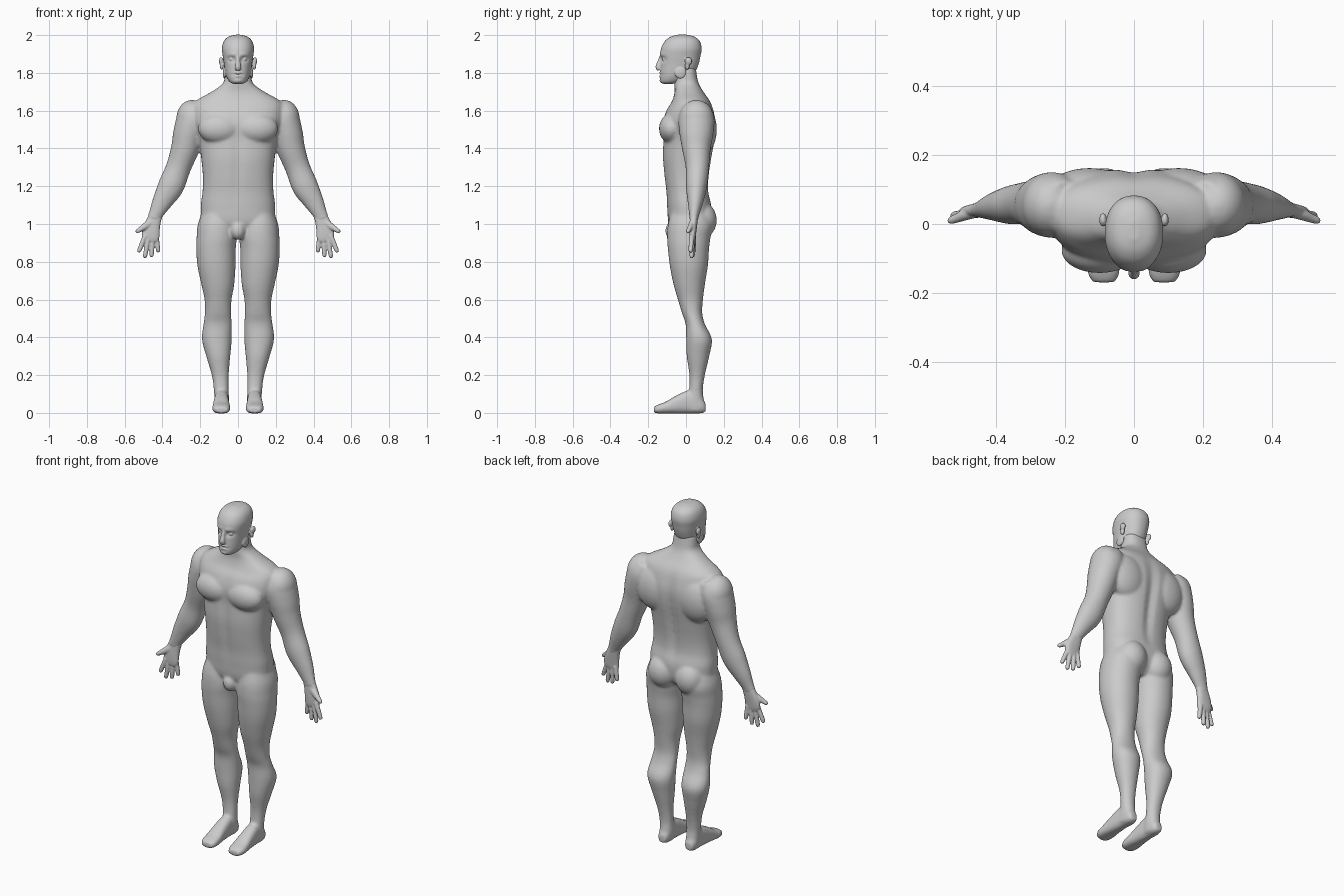
import bpy, bmesh, math
from mathutils import Vector, Matrix

skin = bpy.data.materials.new("light_grey")
skin.diffuse_color = (0.6, 0.6, 0.6, 1)
SEG = 40


def spline(rows, k=6):
    """Catmull-Rom interpolation of number rows."""
    out = []
    for i in range(len(rows) - 1):
        a, b = rows[max(i - 1, 0)], rows[i]
        c, d = rows[i + 1], rows[min(i + 2, len(rows) - 1)]
        for j in range(k):
            t = j / k
            out.append([0.5 * (2 * q + (r - p) * t + (2 * p - 5 * q + 4 * r - s) * t * t
                               + (3 * q - p - 3 * r + s) * t ** 3)
                        for p, q, r, s in zip(a, b, c, d)])
    return out + [list(rows[-1])]


def skin_rings(bm, rings, n, side, deform):
    """Bridge rings given as (centre, u, v) into a capped tube."""
    loops = []
    for c, u, v in rings:
        loop = []
        for i in range(SEG):
            a = 2 * math.pi * i / SEG
            ca, sa = math.cos(a), math.sin(a)
            p = c + u * math.copysign(abs(ca) ** (2 / n), ca) + v * math.copysign(abs(sa) ** (2 / n), sa)
            if deform:
                p = deform(p)
            loop.append(bm.verts.new((p.x * side, p.y, p.z)))
        loops.append(loop)
    for a, b in zip(loops, loops[1:]):
        for i in range(SEG):
            j = (i + 1) % SEG
            bm.faces.new((a[i], a[j], b[j], b[i]))
    bm.faces.new(loops[0])
    bm.faces.new(loops[-1])


def stack(bm, rows, n=2.2, sides=(1,), deform=None):
    """Horizontal sections: x0, x1, y0, y1, z."""
    rings = [(Vector(((a + b) / 2, (c + d) / 2, z)), Vector(((b - a) / 2, 0, 0)), Vector((0, (d - c) / 2, 0)))
             for a, b, c, d, z in spline(rows)]
    for s in sides:
        skin_rings(bm, rings, n, s, deform)


def foot(bm, rows, n=2.6):
    """Upright sections along y: x0, x1, z0, z1, y."""
    rings = [(Vector(((a + b) / 2, y, (c + d) / 2)), Vector(((b - a) / 2, 0, 0)), Vector((0, 0, (d - c) / 2)))
             for a, b, c, d, y in spline(rows)]
    for s in (1, -1):
        skin_rings(bm, rings, n, s, None)


def limb(bm, rows, sides=(1, -1), n=2.0):
    """Sections across a path: x, y, z, half width, half depth."""
    pts = spline(rows)
    rings = []
    for i, (x, y, z, w, d) in enumerate(pts):
        t = Vector(pts[min(i + 1, len(pts) - 1)][:3]) - Vector(pts[max(i - 1, 0)][:3])
        t.normalize()
        u = t.cross(Vector((0, 1, 0))).normalized()
        rings.append((Vector((x, y, z)), u * w, u.cross(t).normalized() * d))
    for s in sides:
        skin_rings(bm, rings, n, s, None)


def blob(bm, c, r, sides=(1, -1)):
    for s in sides:
        m = Matrix.Translation((c[0] * s, c[1], c[2])) @ Matrix.Diagonal((*r, 1))
        bmesh.ops.create_uvsphere(bm, u_segments=32, v_segments=20, radius=1, matrix=m)


def finish(bm, name, voxel, smooth):
    """Fuse the overlapping pieces into one smooth surface."""
    bmesh.ops.recalc_face_normals(bm, faces=bm.faces)
    me = bpy.data.meshes.new(name + "_raw")
    bm.to_mesh(me)
    bm.free()
    ob = bpy.data.objects.new(name, me)
    bpy.context.collection.objects.link(ob)
    r = ob.modifiers.new("fuse", 'REMESH')
    r.mode = 'VOXEL'
    r.voxel_size = voxel
    r.use_smooth_shade = True
    sm = ob.modifiers.new("soften", 'SMOOTH')
    sm.factor = 0.5
    sm.iterations = smooth
    dg = bpy.context.evaluated_depsgraph_get()
    new = bpy.data.meshes.new_from_object(ob.evaluated_get(dg))
    ob.modifiers.clear()
    ob.data = new
    new.materials.clear()
    new.materials.append(skin)
    new.shade_smooth()
    return ob


# ---- body: torso, arms, legs and feet ----
def spine(p):
    if 1.08 < p.z < 1.68:
        g = math.exp(-(p.x / 0.025) ** 2) * math.sin(math.pi * (p.z - 1.08) / 0.6)
        p.y += -0.016 * g if p.y > 0 else 0.008 * g
    return p


bm = bmesh.new()
torso = [(.10, -.05, .08, .95), (.185, -.09, .125, 1.0), (.197, -.10, .135, 1.09), (.188, -.105, .12, 1.17),
         (.186, -.115, .122, 1.25), (.195, -.124, .137, 1.35), (.21, -.122, .155, 1.45), (.235, -.125, .16, 1.53),
         (.24, -.105, .147, 1.60), (.225, -.075, .128, 1.65), (.14, -.06, .092, 1.70), (.08, -.062, .067, 1.745),
         (.07, -.06, .057, 1.79), (.064, -.055, .052, 1.83)]
stack(bm, [(-w, w, a, b, z) for w, a, b, z in torso], 2.4, deform=spine)
blob(bm, (.1, -.077, 1.505), (.112, .066, .08))       # chest muscles
blob(bm, (.13, .09, 1.50), (.125, .073, .13))         # shoulder blades
blob(bm, (.245, .055, 1.555), (.082, .092, .102))     # shoulder caps
blob(bm, (.088, .085, 1.02), (.085, .078, .095))      # buttocks
blob(bm, (0, -.068, .965), (.04, .042, .05), (1,))    # groin
limb(bm, [(.20, .05, 1.62, .06, .075), (.232, .055, 1.56, .088, .095), (.26, .055, 1.48, .083, .09),
          (.28, .055, 1.40, .075, .076), (.315, .06, 1.30, .066, .062), (.355, .055, 1.20, .069, .056),
          (.40, .05, 1.12, .054, .042), (.436, .043, 1.05, .038, .027), (.45, .04, 1.015, .036, .022)])
stack(bm, [(.03, .18, -.07, .11, 1.09), (.01, .212, -.095, .14, 1.0), (.006, .219, -.10, .13, .93),
           (.012, .221, -.096, .122, .87), (.013, .215, -.086, .116, .78), (.02, .194, -.066, .10, .68),
           (.034, .177, -.043, .09, .60), (.036, .175, -.022, .086, .53), (.033, .183, -.002, .10, .47),
           (.033, .191, .001, .137, .39), (.041, .168, .004, .123, .30), (.049, .139, .018, .10, .20),
           (.049, .128, .016, .089, .12), (.047, .125, .0, .096, .06), (.05, .122, .005, .092, .01)],
      2.1, (1, -1))
foot(bm, [(.065, .11, .005, .05, .104), (.052, .122, -.003, .09, .075), (.05, .125, -.003, .12, .02),
          (.046, .131, -.003, .09, -.055), (.041, .136, -.003, .06, -.105), (.042, .135, -.003, .045, -.145),
          (.055, .12, .0, .032, -.17)])
finish(bm, "body", 0.008, 8)

# ---- hands: palm, four fingers and thumb ----
bm = bmesh.new()
limb(bm, [(.43, .044, 1.06, .034, .022), (.445, .041, 1.02, .038, .021), (.46, .037, .97, .046, .019),
          (.463, .035, .93, .046, .016), (.466, .034, .91, .036, .012)], n=2.4)
fingers = [((.49, .03, .94), (.527, .024, .85)), ((.474, .033, .93), (.494, .03, .82)),
           ((.452, .037, .93), (.458, .036, .825)), ((.433, .04, .935), (.421, .043, .85))]
for a, b in fingers:
    a, b = Vector(a), Vector(b)
    limb(bm, [(*a, .013, .013), (*a.lerp(b, .5), .0125, .0125), (*a.lerp(b, .9), .011, .011), (*b, .006, .006)])
limb(bm, [(.452, .037, 1.015, .02, .016), (.485, .028, .992, .019, .016), (.515, .017, .973, .0135, .013),
          (.532, .011, .962, .011, .011), (.541, .009, .957, .006, .006)])
finish(bm, "hands", 0.004, 3)


# ---- head: skull, nose, lips, chin and ears ----
def face(p):
    if p.y < -0.03:
        eye = math.exp(-((abs(p.x) - .034) / .018) ** 2 - ((p.z - 1.872) / .013) ** 2)
        brow = math.exp(-((abs(p.x) - .03) / .03) ** 2 - ((p.z - 1.897) / .012) ** 2)
        mouth = math.exp(-(p.x / .03) ** 2 - ((p.z - 1.79) / .006) ** 2)
        p.y += .016 * eye - .005 * brow + .005 * mouth
    return p


bm = bmesh.new()
skull = [(.025, -.122, -.07, 1.742), (.045, -.135, -.02, 1.753), (.061, -.138, .025, 1.78), (.069, -.137, .052, 1.81),
         (.075, -.135, .068, 1.85), (.081, -.136, .077, 1.89), (.085, -.132, .083, 1.93), (.075, -.112, .073, 1.968),
         (.052, -.082, .046, 1.991), (.015, -.045, .008, 2.002)]
stack(bm, [(-w, w, a, b, z) for w, a, b, z in skull], 2.2, deform=face)
limb(bm, [(0, -.13, 1.892, .010, .008), (0, -.14, 1.86, .011, .011), (0, -.146, 1.832, .016, .015),
          (0, -.142, 1.815, .014, .011)], (1,))
blob(bm, (0, -.128, 1.800), (.026, .014, .007), (1,))   # upper lip
blob(bm, (0, -.128, 1.782), (.023, .014, .007), (1,))   # lower lip
blob(bm, (0, -.122, 1.760), (.024, .018, .015), (1,))   # chin
blob(bm, (.072, -.03, 1.80), (.008, .03, .03))          # jaw corners
blob(bm, (.090, .012, 1.862), (.011, .020, .021))       # upper ears
blob(bm, (.086, .006, 1.838), (.010, .013, .022))       # ear lobes
blob(bm, (.034, -.113, 1.872), (.013, .013, .010))      # eyes
finish(bm, "head", 0.004, 3)
